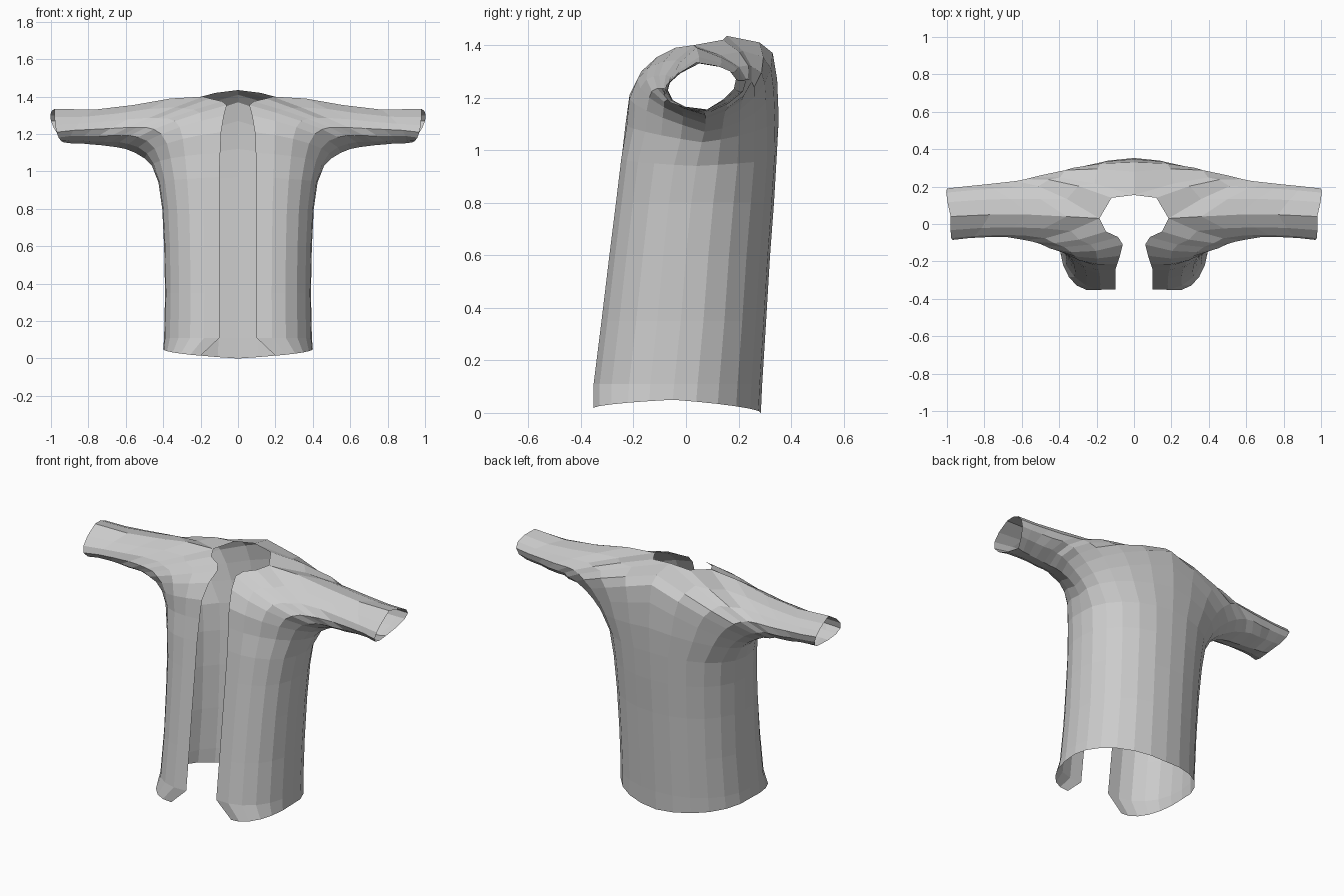
import bpy, bmesh, math
from mathutils import Vector

SEG = 6  # segments per half of each ring


def arc(a, m, b):
    """Elliptic arc from a to b whose halfway point is m."""
    a, m, b = Vector(a), Vector(m), Vector(b)
    k = 1 - math.sqrt(0.5)
    c = (m - k * (a + b)) / (1 - 2 * k)
    pts = []
    for i in range(SEG + 1):
        t = math.pi / 2 * i / SEG
        pts.append(c + (a - c) * (1 - math.sin(t)) + (b - c) * (1 - math.cos(t)))
    return pts


def ring(front, front_mid, side, back_mid, back):
    return arc(front, front_mid, side) + arc(side, back_mid, back)[1:]


def body_ring(zf, zs, zb, xf, xs, yf, ys, yb):
    """Horizontal half ring from the front opening round to the back centre."""
    return ring((xf, yf, zf),
                (xf + (xs - xf) * 0.74, ys + (yf - ys) * 0.78, (zf + zs) / 2),
                (xs, ys, zs),
                (xs * 0.72, ys + (yb - ys) * 0.72, (zs + zb) / 2),
                (0, yb, zb))


# Torso: front/side/back height, opening x, side x, front/side/back y
torso = [
    (0.015, 0.05, 0.0, 0.20, 0.40, -0.35, -0.05, 0.285),
    (0.11, 0.11, 0.11, 0.10, 0.395, -0.35, -0.045, 0.29),
    (0.35, 0.35, 0.35, 0.10, 0.39, -0.32, -0.02, 0.305),
    (0.60, 0.60, 0.60, 0.10, 0.395, -0.29, 0.0, 0.32),
    (0.80, 0.80, 0.80, 0.10, 0.405, -0.265, 0.02, 0.335),
    (0.97, 0.94, 0.97, 0.10, 0.425, -0.245, 0.04, 0.345),
]
# Shoulder: rings fan from the torso round the neck edge into the sleeve
shoulder = [
    ((.095, -.23, 1.10), (.36, -.155, 1.07), (.46, .06, 1.03), (.36, .26, 1.07), (0, .353, 1.12)),
    ((.09, -.215, 1.21), (.38, -.15, 1.15), (.50, .07, 1.07), (.40, .26, 1.14), (0, .347, 1.27)),
    ((.075, -.17, 1.30), (.41, -.14, 1.20), (.55, .075, 1.10), (.45, .26, 1.20), (0, .33, 1.37)),
    ((.06, -.11, 1.355), (.45, -.13, 1.225), (.60, .075, 1.12), (.50, .26, 1.24), (0, .28, 1.41)),
    ((.085, -.07, 1.375), (.49, -.11, 1.235), (.65, .075, 1.13), (.54, .25, 1.26), (0, .155, 1.435)),
    ((.15, -.04, 1.39), (.54, -.095, 1.235), (.69, .07, 1.135), (.58, .24, 1.27), (.12, .14, 1.42)),
    ((.185, .03, 1.40), (.59, -.085, 1.235), (.73, .07, 1.14), (.63, .23, 1.27), (.185, .03, 1.40)),
]
# Sleeve: top, front, underside, back of each closed ring
sleeve = [
    ((.36, .04, 1.39), (.68, -.07, 1.23), (.79, .07, 1.145), (.72, .22, 1.265)),
    ((.56, .05, 1.355), (.78, -.07, 1.225), (.84, .07, 1.15), (.81, .21, 1.265)),
    ((.77, .05, 1.33), (.88, -.075, 1.22), (.89, .075, 1.15), (.91, .20, 1.265)),
    ((.98, .04, 1.335), (.97, -.085, 1.21), (.93, .08, 1.155), (1.0, .19, 1.27)),
]
rings = [body_ring(*r) for r in torso]
rings += [ring(*r) for r in shoulder]
rings += [ring(*r, r[0]) for r in sleeve]

# Skin the rings into one half of the coat
bm = bmesh.new()
rows = [[bm.verts.new(p) for p in r] for r in rings]
for lo, hi in zip(rows, rows[1:]):
    for i in range(len(lo) - 1):
        bm.faces.new((lo[i], lo[i + 1], hi[i + 1], hi[i]))
bmesh.ops.remove_doubles(bm, verts=bm.verts, dist=0.0005)
bmesh.ops.recalc_face_normals(bm, faces=bm.faces)
mesh = bpy.data.meshes.new("open_coat")
bm.to_mesh(mesh)
bm.free()

# Open-fronted coat, mirrored left to right
coat = bpy.data.objects.new("open_coat", mesh)
bpy.context.collection.objects.link(coat)
mirror = coat.modifiers.new("mirror", 'MIRROR')
mirror.use_clip = True
mirror.merge_threshold = 0.001
